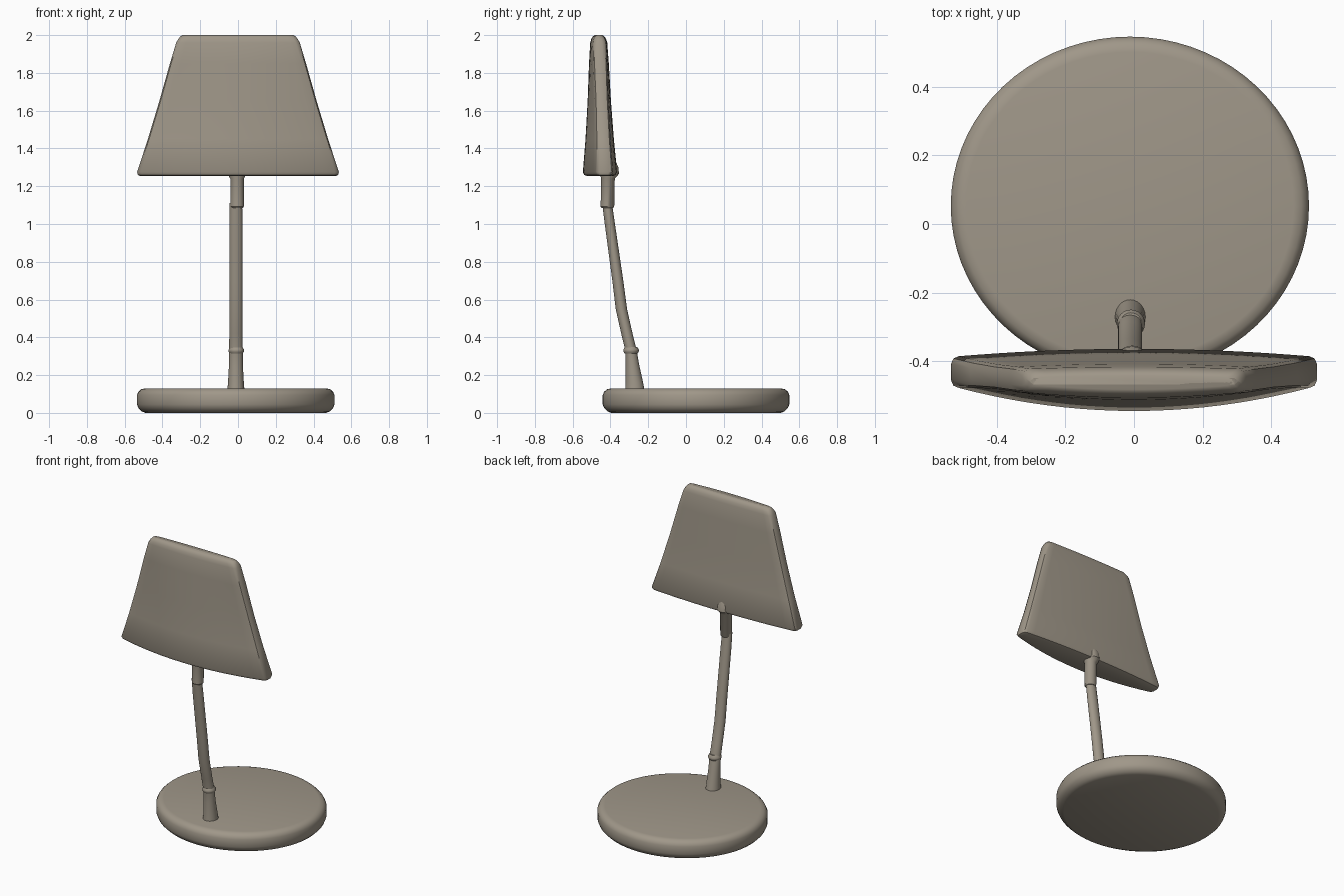
import bpy, bmesh, math

if "Cube" in bpy.data.objects:
    bpy.data.objects.remove(bpy.data.objects["Cube"])

mat = bpy.data.materials.new("warm taupe")
mat.diffuse_color = (0.35, 0.31, 0.25, 1)
mat.use_nodes = True
mat.node_tree.nodes["Principled BSDF"].inputs["Base Color"].default_value = mat.diffuse_color


def loft(name, rings, angle=40):
    """Skin equal-length closed rings and cap both ends."""
    bm = bmesh.new()
    rows = [[bm.verts.new(p) for p in r] for r in rings]
    n = len(rows[0])
    for a, b in zip(rows, rows[1:]):
        for i in range(n):
            j = (i + 1) % n
            bm.faces.new((a[i], a[j], b[j], b[i]))
    bm.faces.new(rows[0][::-1])
    bm.faces.new(rows[-1])
    bmesh.ops.recalc_face_normals(bm, faces=bm.faces)
    me = bpy.data.meshes.new(name)
    bm.to_mesh(me)
    bm.free()
    me.materials.append(mat)
    ob = bpy.data.objects.new(name, me)
    bpy.context.collection.objects.link(ob)
    bpy.ops.object.select_all(action='DESELECT')
    ob.select_set(True)
    bpy.context.view_layer.objects.active = ob
    bpy.ops.object.shade_smooth_by_angle(angle=math.radians(angle))
    return ob


def ellipse(cx, cy, z, rx, ry, n=24):
    return [(cx + rx * math.cos(2 * math.pi * i / n),
             cy + ry * math.sin(2 * math.pi * i / n), z) for i in range(n)]


# Base: slightly oval disc with a rounded rim
profile = [(0.045, 0.0), (0.025, 0.008), (0.008, 0.025), (0, 0.045), (0, 0.095),
           (0.008, 0.112), (0.022, 0.125), (0.045, 0.13)]
loft("base", [ellipse(-0.012, 0.053, z, 0.523 - d, 0.494 - d, 72) for d, z in profile])

# Stem: flared foot, then a gentle backward-leaning curve (y, z, rx, ry)
stem = [(-0.27, 0.11, 0.046, 0.053), (-0.273, 0.16, 0.042, 0.046),
        (-0.283, 0.25, 0.037, 0.036), (-0.291, 0.33, 0.036, 0.03),
        (-0.313, 0.42, 0.035, 0.03), (-0.342, 0.55, 0.035, 0.03),
        (-0.361, 0.7, 0.035, 0.029), (-0.382, 0.85, 0.035, 0.028),
        (-0.403, 1.0, 0.035, 0.027), (-0.418, 1.11, 0.033, 0.026)]
loft("stem", [ellipse(-0.011, y, z, rx, ry) for y, z, rx, ry in stem])
loft("stem_ring", [ellipse(-0.009, -0.291, z, r, r) for z, r in
                   [(0.315, 0.034), (0.325, 0.041), (0.335, 0.041), (0.35, 0.032)]])

# Socket under the shade, swelling where it enters the back of it
socket = [(1.085, 0.03, -0.416), (1.092, 0.036, -0.416), (1.24, 0.036, -0.413),
          (1.265, 0.05, -0.405), (1.3, 0.05, -0.408), (1.36, 0.03, -0.415),
          (1.42, 0.01, -0.43)]
loft("socket", [ellipse(-0.005, y, z, r, r) for z, r, y in socket])


# Shade: flat tapering panel with a bowed front and nearly flat back
def shade_ring(z, inset=0.0):
    t = (z - 1.255) / 0.745
    w = 0.54 - 0.225 * t - inset
    front_mid, front_end = -0.547 + 0.042 * t, -0.478 - 0.016 * t
    back_mid, back_end = -0.363 - 0.057 * t, -0.385 - 0.04 * t
    r = 0.022
    us = [-1 + 2 * i / 20 for i in range(21)]
    pts = []
    for mid, end, s, seq in ((front_mid, front_end, 1, us),
                             (back_mid, back_end, -1, us[::-1])):
        y = lambda u: end + (mid - end) * (1 - u * u) + s * inset
        # rounded corners at both ends of each face
        pts.append((seq[0] * w, y(1) + s * r, z))
        pts.append((seq[0] * (w - r * 0.3), y(1) + s * r * 0.3, z))
        pts += [(u * (w - r), y(u), z) for u in seq]
        pts.append((seq[-1] * (w - r * 0.3), y(1) + s * r * 0.3, z))
        pts.append((seq[-1] * w, y(1) + s * r, z))
    return pts


levels = [(1.255, 0.02), (1.26, 0.008), (1.275, 0.0), (1.45, 0.004), (1.65, 0.004),
          (1.85, 0.0), (1.96, 0.0), (1.98, 0.005), (1.993, 0.012), (2.0, 0.022)]
loft("shade", [shade_ring(z, d) for z, d in levels])
